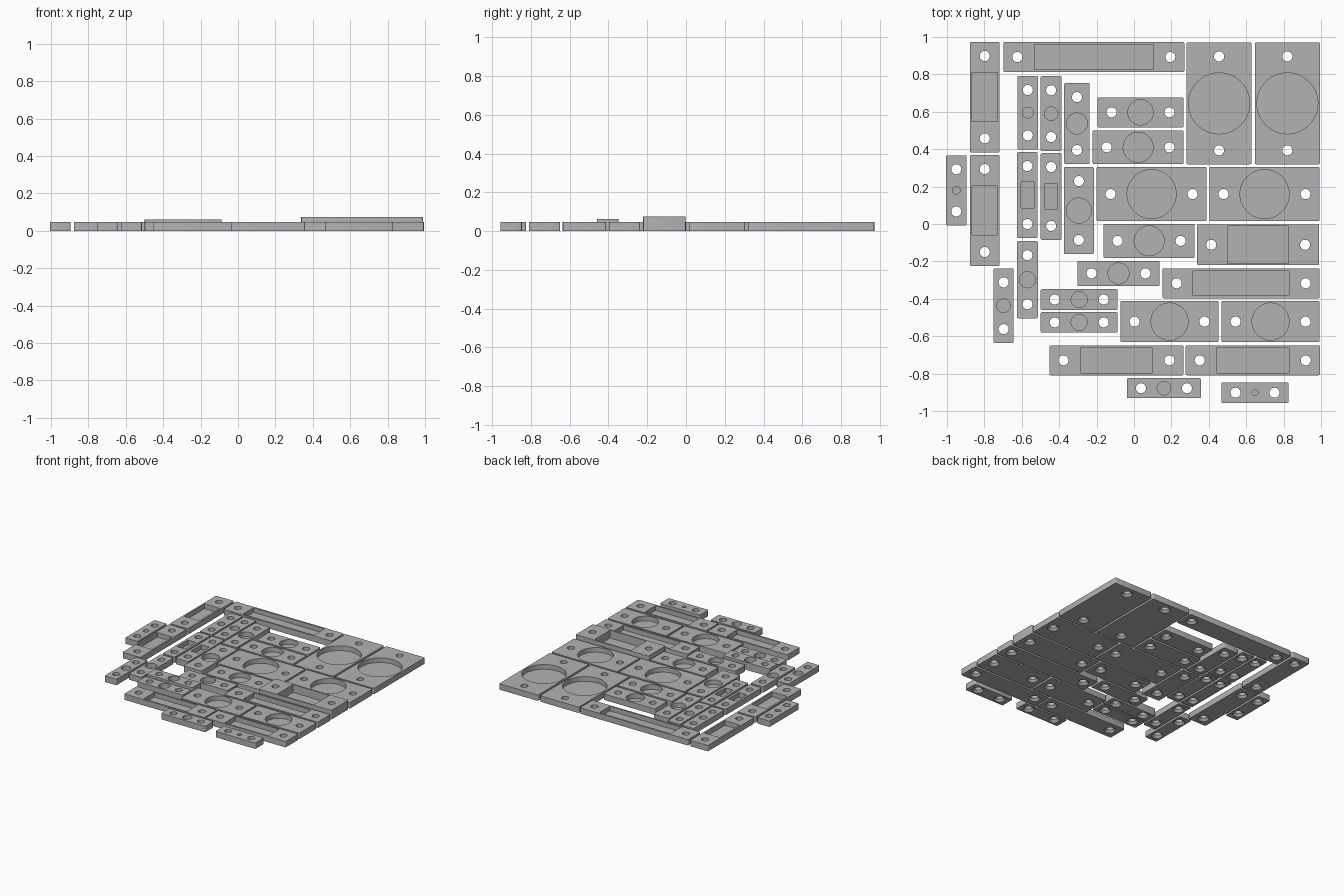
import bpy, bmesh, math

if "Cube" in bpy.data.objects:
    bpy.data.objects.remove(bpy.data.objects["Cube"])

GREY = bpy.data.materials.new("mid grey")
GREY.diffuse_color = (0.45, 0.45, 0.45, 1)
GREY.use_nodes = True
GREY.node_tree.nodes["Principled BSDF"].inputs["Base Color"].default_value = GREY.diffuse_color

THICK = 0.048       # usual plate thickness
FLOOR = 0.010       # material left under each pocket
INSET = 0.075       # screw hole distance from plate end
HOLE_R, SINK_R, SINK_D = 0.027, 0.043, 0.018
CORNER = 0.007

# plates with a round pocket: centre x, centre y, size x, size y, pocket radius
ROUND = [
    (-0.95, 0.18, 0.11, 0.375, 0.021), (0.455, 0.645, 0.348, 0.652, 0.163),
    (0.82, 0.645, 0.348, 0.652, 0.163), (-0.568, 0.595, 0.109, 0.393, 0.029),
    (-0.443, 0.59, 0.112, 0.40, 0.036), (-0.305, 0.537, 0.136, 0.433, 0.056),
    (0.035, 0.597, 0.46, 0.16, 0.068), (0.022, 0.41, 0.486, 0.18, 0.08),
    (0.094, 0.16, 0.588, 0.289, 0.131), (0.698, 0.16, 0.588, 0.289, 0.131),
    (-0.295, 0.072, 0.16, 0.465, 0.067), (0.081, -0.09, 0.487, 0.182, 0.08),
    (-0.083, -0.264, 0.438, 0.134, 0.056), (-0.57, -0.298, 0.112, 0.412, 0.043),
    (-0.697, -0.437, 0.107, 0.40, 0.036), (-0.293, -0.526, 0.412, 0.109, 0.043),
    (0.19, -0.522, 0.524, 0.22, 0.099), (0.73, -0.522, 0.524, 0.22, 0.099),
    (0.16, -0.878, 0.396, 0.107, 0.036), (0.647, -0.902, 0.358, 0.111, 0.016),
]
# thicker round-pocket plate
ROUND_THICK = [(-0.293, -0.404, 0.412, 0.111, 0.043)]
# plates with a rectangular pocket: centre, size, pocket size
SLOT = [
    (-0.798, 0.678, 0.16, 0.59, 0.134, 0.262), (-0.798, 0.072, 0.16, 0.593, 0.134, 0.262),
    (-0.215, 0.893, 0.968, 0.16, 0.636, 0.134), (-0.57, 0.155, 0.109, 0.46, 0.07, 0.137),
    (-0.443, 0.147, 0.112, 0.465, 0.07, 0.134), (0.573, -0.317, 0.84, 0.16, 0.513, 0.13),
    (-0.094, -0.729, 0.717, 0.16, 0.385, 0.134), (0.635, -0.729, 0.717, 0.16, 0.39, 0.134),
]
# tallest plate
SLOT_THICK = [(0.664, -0.111, 0.652, 0.219, 0.326, 0.198)]


def stack(bm, rings):
    """Closed solid through a list of (outline, z) sections."""
    loops = [[bm.verts.new((x, y, z)) for x, y in pts] for pts, z in rings]
    n = len(loops[0])
    for lo, hi in zip(loops, loops[1:]):
        for i in range(n):
            j = (i + 1) % n
            bm.faces.new((lo[i], lo[j], hi[j], hi[i]))
    bm.faces.new(loops[0][::-1])
    bm.faces.new(loops[-1])


def circle(cx, cy, r, n=32):
    return [(cx + r * math.cos(2 * math.pi * i / n),
             cy + r * math.sin(2 * math.pi * i / n)) for i in range(n)]


def rect(cx, cy, w, d, r=0.0):
    if r == 0:
        return [(cx + sx * w / 2, cy + sy * d / 2)
                for sx, sy in ((-1, -1), (1, -1), (1, 1), (-1, 1))]
    pts = []
    for k, (sx, sy) in enumerate(((1, 1), (-1, 1), (-1, -1), (1, -1))):
        for i in range(4):
            a = math.pi / 2 * (k + i / 3)
            pts.append((cx + sx * (w / 2 - r) + r * math.cos(a),
                        cy + sy * (d / 2 - r) + r * math.sin(a)))
    return pts


def make_object(name, bm):
    me = bpy.data.meshes.new(name)
    bm.to_mesh(me)
    bm.free()
    ob = bpy.data.objects.new(name, me)
    bpy.context.collection.objects.link(ob)
    return ob


def plate(name, cx, cy, w, d, pocket, thick):
    # slab with softened corners
    bm = bmesh.new()
    outline = rect(cx, cy, w, d, CORNER)
    stack(bm, [(outline, 0), (outline, thick)])
    ob = make_object(name, bm)
    ob.data.materials.append(GREY)

    # cutter: pocket plus two screw holes countersunk underneath
    bm = bmesh.new()
    stack(bm, [(pocket, FLOOR), (pocket, thick + 0.02)])
    for s in (-1, 1):
        hx = cx + s * (w / 2 - INSET) if w > d else cx
        hy = cy if w > d else cy + s * (d / 2 - INSET)
        slope = (SINK_R - HOLE_R) / SINK_D
        stack(bm, [(circle(hx, hy, SINK_R + 0.005 * slope, 24), -0.005),
                   (circle(hx, hy, HOLE_R, 24), SINK_D),
                   (circle(hx, hy, HOLE_R, 24), thick + 0.02)])
    cutter = make_object("cutter", bm)
    cutter.hide_render = True

    mod = ob.modifiers.new("cut", 'BOOLEAN')
    mod.operation, mod.solver, mod.object = 'DIFFERENCE', 'EXACT', cutter
    bpy.ops.object.select_all(action='DESELECT')
    ob.select_set(True)
    bpy.context.view_layer.objects.active = ob
    bpy.ops.object.modifier_apply(modifier=mod.name)
    bpy.data.objects.remove(cutter)
    bpy.ops.object.shade_smooth_by_angle(angle=math.radians(35))


# round-pocket plates
for table, thick in ((ROUND, THICK), (ROUND_THICK, 0.061)):
    for cx, cy, w, d, r in table:
        plate("round_pocket_plate", cx, cy, w, d,
              circle(cx, cy, r, 64 if r > 0.09 else 40), thick)

# rectangular-pocket plates
for table, thick in ((SLOT, THICK), (SLOT_THICK, 0.074)):
    for cx, cy, w, d, pw, pd in table:
        plate("slot_pocket_plate", cx, cy, w, d, rect(cx, cy, pw, pd), thick)
